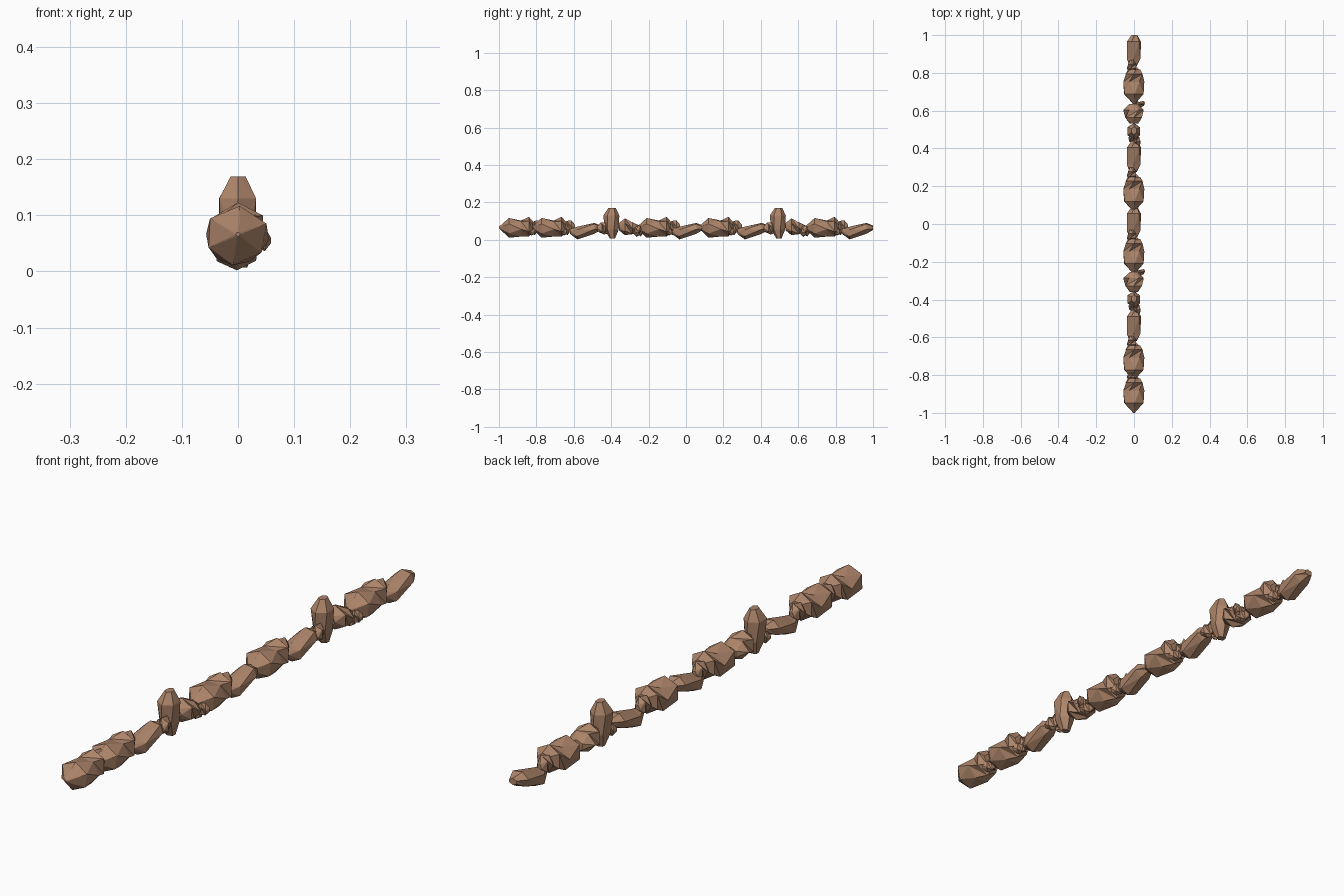
import bpy, bmesh, math, random
from mathutils import Vector

random.seed(4)
stone = bpy.data.materials.new("brown stone")
stone.diffuse_color = (0.42, 0.235, 0.145, 1)


def rock_mesh(name, rings, sides, axis="y", jitter=0.06):
    """Loft rings (position, centre x, centre across, radius x, radius across, twist) into a chipped rock."""
    bm = bmesh.new()
    loops = []
    for p, cx, cc, rx, rc, tw in rings:
        loop = []
        for i in range(sides):
            a = 2 * math.pi * (i + tw) / sides
            k = 1 + random.uniform(-jitter, jitter)
            x, c = cx + rx * k * math.cos(a), cc + rc * k * math.sin(a)
            loop.append(bm.verts.new((x, p, c) if axis == "y" else (x, c, p)))
        loops.append(loop)
    for a, b in zip(loops, loops[1:]):
        for i in range(sides):
            j = (i + 1) % sides
            bm.faces.new((a[i], a[j], b[i]))
            bm.faces.new((a[j], b[j], b[i]))
    bm.faces.new(loops[0])
    bm.faces.new(loops[-1])
    bmesh.ops.recalc_face_normals(bm, faces=bm.faces)
    me = bpy.data.meshes.new(name)
    bm.to_mesh(me)
    bm.free()
    me.materials.append(stone)
    return me


def place(name, mesh, x, y, z, turn=0, scale=1):
    ob = bpy.data.objects.new(name, mesh)
    ob.location = (x, y, z)
    ob.rotation_euler = (0, 0, turn)
    ob.scale = (scale,) * 3
    bpy.context.collection.objects.link(ob)


# Large boulder: blunt point to the front, raised rear shoulder
boulder = rock_mesh("boulder", [
    (-0.098, 0, 0.066, 0.004, 0.004, 0.0),
    (-0.045, -0.003, 0.063, 0.056, 0.052, 0.4),
    (0.020, -0.003, 0.062, 0.056, 0.047, 0.9),
    (0.062, 0, 0.072, 0.050, 0.053, 0.5),
    (0.085, 0, 0.070, 0.032, 0.030, 0.2)], 6)
# Long shard: lies low, tilted up to the back
shard = rock_mesh("shard", [
    (-0.085, -0.004, 0.045, 0.018, 0.016, 0.0),
    (-0.045, -0.002, 0.036, 0.040, 0.034, 0.5),
    (0.045, 0.0, 0.062, 0.040, 0.030, 0.8),
    (0.080, 0.002, 0.064, 0.018, 0.012, 0.5)], 6)
# Upright stone
upright = rock_mesh("upright", [
    (0.007, 0, 0.002, 0.018, 0.014, 0.5),
    (0.055, 0, -0.002, 0.034, 0.037, 0.3),
    (0.130, 0, -0.004, 0.038, 0.044, 0.5),
    (0.169, 0, 0, 0.015, 0.020, 0.5)], 6, "z")
# Round cobble
cobble = rock_mesh("cobble", [
    (-0.052, 0, 0.070, 0.022, 0.020, 0.0),
    (-0.020, 0, 0.068, 0.050, 0.044, 0.5),
    (0.020, 0, 0.062, 0.053, 0.038, 0.0),
    (0.052, 0, 0.058, 0.026, 0.022, 0.5)], 6)
# Small pebble, centred on its own origin
pebble = rock_mesh("pebble", [
    (-0.034, 0, -0.004, 0.012, 0.014, 0.0),
    (-0.008, 0, 0, 0.027, 0.036, 0.5),
    (0.016, 0, 0.004, 0.024, 0.034, 0.0),
    (0.036, 0, 0, 0.010, 0.014, 0.5)], 5)

# Boulders, each with a pebble wedged behind it
for y in (-0.902, -0.727, -0.165, 0.165, 0.733):
    place("boulder", boulder, 0, y, 0)
    place("wedge_pebble", pebble, -0.012, y + 0.098, 0.066)
    place("chip", pebble, 0.008, y + 0.082, 0.045, 0.8, 0.7)
# Shards
for y in (-0.535, 0.010, 0.360, 0.920):
    place("shard", shard, 0, y, 0)
# Two clusters: upright stone, cobble and chips
for y in (-0.395, 0.495):
    place("upright_stone", upright, 0, y, 0)
    place("cobble", cobble, -0.001, y + 0.088, 0)
    place("gap_pebble", pebble, 0.014, y - 0.053, 0.062, 0.3, 0.85)
    place("gap_chip", pebble, -0.010, y - 0.040, 0.050, -0.5, 0.7)
    place("side_chip", pebble, 0.036, y + 0.138, 0.055, -1.0, 0.65)
    place("low_chip", pebble, 0.012, y + 0.140, 0.040, 0.6, 0.75)
